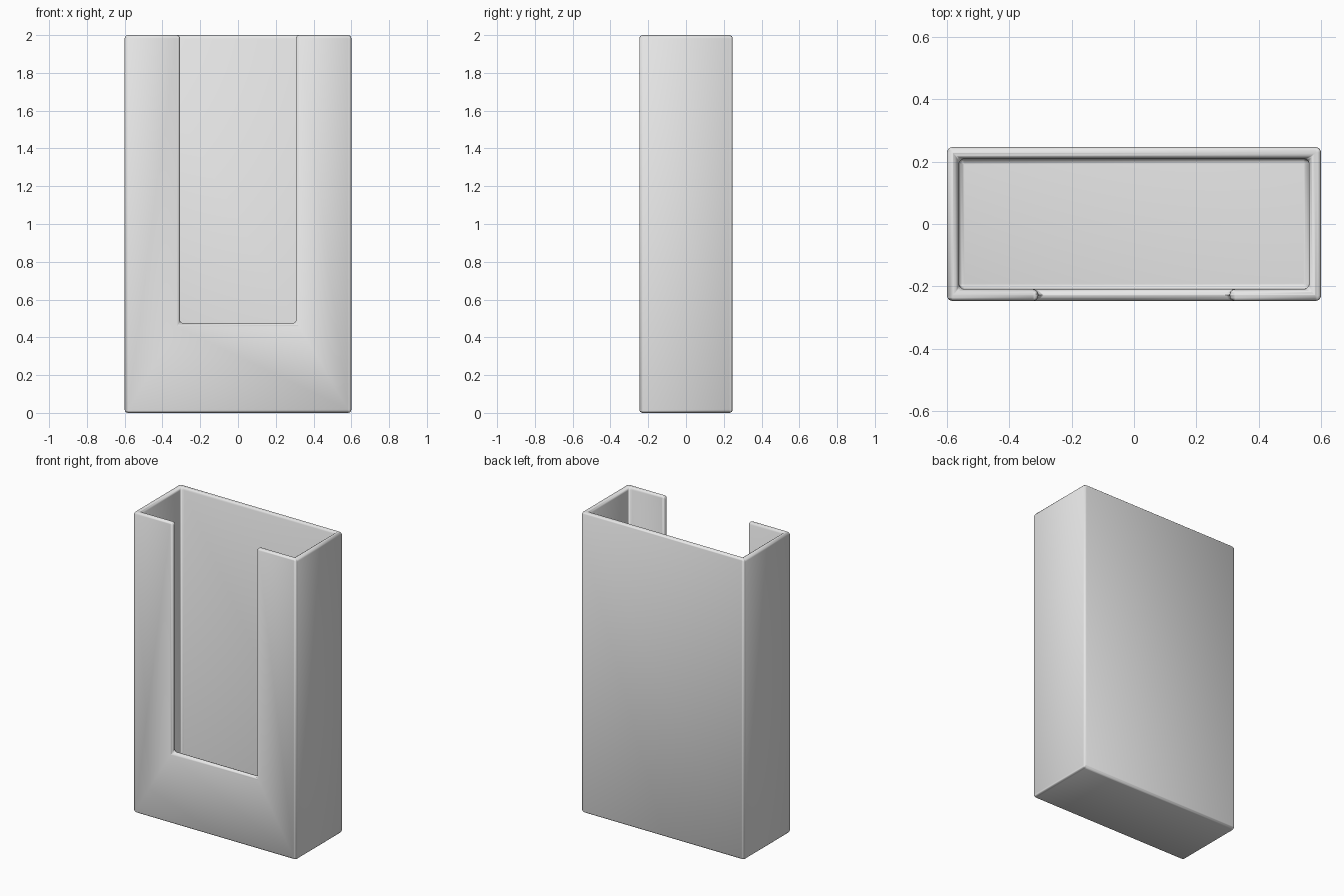
import bpy

cube = bpy.data.objects.get("Cube")
if cube:
    bpy.data.objects.remove(cube, do_unlink=True)

HALF_W, HALF_D, HEIGHT = 0.6, 0.247, 2.0
WALL = 0.038
SLOT_HALF, SLOT_FLOOR = 0.307, 0.475
ROUND = 0.018


def box(name, low, high):
    """Axis-aligned box between two corners."""
    bpy.ops.mesh.primitive_cube_add(
        size=1, location=[(a + b) / 2 for a, b in zip(low, high)])
    obj = bpy.context.object
    obj.name = name
    obj.scale = [b - a for a, b in zip(low, high)]
    bpy.ops.object.transform_apply(location=True, rotation=False, scale=True)
    return obj


def cut(target, cutter):
    """Subtract the cutter for good and remove it."""
    cutter.hide_render = True
    bpy.context.view_layer.objects.active = target
    mod = target.modifiers.new("cut", 'BOOLEAN')
    mod.operation = 'DIFFERENCE'
    mod.solver = 'EXACT'
    mod.object = cutter
    bpy.ops.object.modifier_apply(modifier=mod.name)
    bpy.data.objects.remove(cutter, do_unlink=True)


# Outer block, hollowed from the top, with a tall slot in the front wall
holder = box("holder_body", (-HALF_W, -HALF_D, 0), (HALF_W, HALF_D, HEIGHT))
inner_w, inner_d = HALF_W - WALL, HALF_D - WALL
cut(holder, box("cavity_cutter", (-inner_w, -inner_d, WALL),
                (inner_w, inner_d, HEIGHT + 0.5)))
cut(holder, box("slot_cutter", (-SLOT_HALF, -HALF_D - 0.2, SLOT_FLOOR),
                (SLOT_HALF, 0, HEIGHT + 0.5)))

# Plain grey finish
grey = bpy.data.materials.new("plain_grey")
grey.use_nodes = True
colour = (0.8, 0.8, 0.8, 1)
grey.diffuse_color = colour
grey.node_tree.nodes["Principled BSDF"].inputs["Base Color"].default_value = colour
holder.data.materials.clear()
holder.data.materials.append(grey)

# Small rounding on every edge
bpy.ops.object.select_all(action='DESELECT')
holder.select_set(True)
bpy.context.view_layer.objects.active = holder
bevel = holder.modifiers.new("rounded_edges", 'BEVEL')
bevel.width = ROUND
bevel.segments = 4
bevel.limit_method = 'ANGLE'
bevel.harden_normals = True
bpy.ops.object.modifier_apply(modifier=bevel.name)
bpy.ops.object.shade_smooth_by_angle(angle=0.7)
